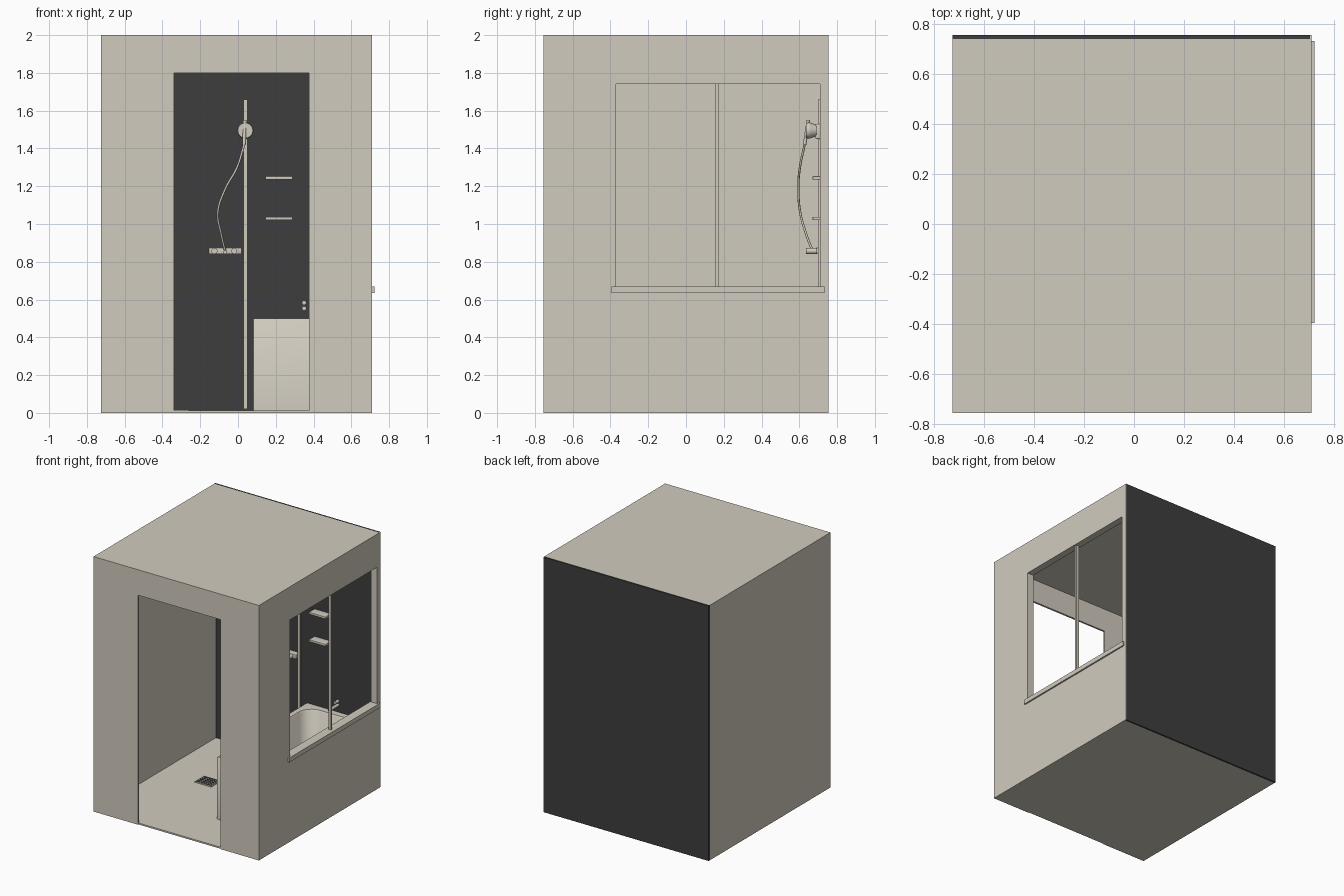
import bpy, bmesh, math
from mathutils import Vector

if "Cube" in bpy.data.objects:
    bpy.data.objects.remove(bpy.data.objects["Cube"])


def material(name, rgb):
    m = bpy.data.materials.new(name)
    m.diffuse_color = (*rgb, 1)
    m.use_nodes = True
    m.node_tree.nodes["Principled BSDF"].inputs["Base Color"].default_value = m.diffuse_color
    return m


BEIGE = material("warm_beige", (0.64, 0.60, 0.52))
DARK = material("charcoal", (0.048, 0.048, 0.049))


def finish(name, bm, mat, smooth=False):
    bmesh.ops.recalc_face_normals(bm, faces=bm.faces)
    me = bpy.data.meshes.new(name)
    bm.to_mesh(me)
    bm.free()
    me.materials.append(mat)
    ob = bpy.data.objects.new(name, me)
    bpy.context.collection.objects.link(ob)
    if smooth:
        bpy.ops.object.select_all(action='DESELECT')
        ob.select_set(True)
        bpy.context.view_layer.objects.active = ob
        bpy.ops.object.shade_smooth_by_angle(angle=math.radians(40))
    return ob


def box(name, x, y, z, mat=BEIGE, bevel=0):
    bm = bmesh.new()
    bmesh.ops.create_cube(bm, size=1)
    for v in bm.verts:
        v.co = Vector([(a + b) / 2 + c * (b - a) for (a, b), c in zip((x, y, z), v.co)])
    if bevel:
        bmesh.ops.bevel(bm, geom=bm.edges[:], offset=bevel, segments=3, affect='EDGES', profile=0.5)
    return finish(name, bm, mat, bool(bevel))


def rod(name, a, b, r1, r2=None, mat=BEIGE, seg=24):
    a, b = Vector(a), Vector(b)
    d = b - a
    bm = bmesh.new()
    bmesh.ops.create_cone(bm, cap_ends=True, segments=seg, radius1=r1,
                          radius2=r1 if r2 is None else r2, depth=d.length)
    q = Vector((0, 0, 1)).rotation_difference(d)
    for v in bm.verts:
        v.co = q @ v.co + (a + b) / 2
    return finish(name, bm, mat, True)


def tube(name, pts, r):
    cu = bpy.data.curves.new(name, 'CURVE')
    cu.dimensions = '3D'
    cu.bevel_depth, cu.bevel_resolution, cu.resolution_u = r, 3, 10
    cu.use_fill_caps = True
    sp = cu.splines.new('BEZIER')
    sp.bezier_points.add(len(pts) - 1)
    for p, co in zip(sp.bezier_points, pts):
        p.co = co
        p.handle_left_type = p.handle_right_type = 'AUTO'
    cu.materials.append(BEIGE)
    ob = bpy.data.objects.new(name, cu)
    bpy.context.collection.objects.link(ob)
    bpy.ops.object.select_all(action='DESELECT')
    ob.select_set(True)
    bpy.context.view_layer.objects.active = ob
    bpy.ops.object.convert(target='MESH')


# Cabin shell
box("floor", (-0.71, 0.66), (-0.75, 0.74), (0, 0.012))
box("ceiling", (-0.725, 0.71), (-0.755, 0.74), (1.985, 2))
box("left_wall", (-0.725, -0.71), (-0.74, 0.74), (0, 1.985))
box("back_wall", (-0.725, 0.704), (0.74, 0.755), (0, 2), DARK)
box("back_corner_trim", (0.704, 0.71), (0.74, 0.755), (0, 2))

# Front wall around the doorway
box("front_panel_left", (-0.725, -0.34), (-0.755, -0.74), (0, 1.985))
box("front_panel_right", (0.375, 0.71), (-0.755, -0.74), (0, 1.985))
box("door_lintel", (-0.34, 0.375), (-0.755, -0.74), (1.8, 1.985))

# Right wall around the window
RX = (0.655, 0.71)
box("right_wall_front", RX, (-0.74, -0.37), (0, 1.985))
box("right_wall_back", RX, (0.71, 0.74), (0, 1.985))
box("right_wall_lower", RX, (-0.37, 0.71), (0, 0.65))
box("right_wall_upper", RX, (-0.37, 0.71), (1.74, 1.985))
box("window_sill", (0.65, 0.722), (-0.395, 0.732), (0.635, 0.67))
box("window_mullion", (0.675, 0.695), (0.157, 0.174), (0.67, 1.74))


# Bathtub with a rounded basin
def ring(x, y, r, z, n=8):
    pts = []
    for i, (cx, cy) in enumerate(((x[1] - r, y[1] - r), (x[0] + r, y[1] - r),
                                  (x[0] + r, y[0] + r), (x[1] - r, y[0] + r))):
        for k in range(n + 1):
            t = math.pi / 2 * (i + k / n)
            pts.append((cx + r * math.cos(t), cy + r * math.sin(t), z))
    return pts


bm = bmesh.new()
OX, OY = (0.08, 0.655), (-0.375, 0.739)
loops = [[bm.verts.new(p) for p in ring(*a)] for a in (
    (OX, OY, 0.004, 0.012), (OX, OY, 0.004, 0.495), ((0.084, 0.651), (-0.371, 0.735), 0.004, 0.5),
    ((0.125, 0.61), (-0.32, 0.685), 0.11, 0.5), ((0.133, 0.602), (-0.312, 0.677), 0.105, 0.49),
    ((0.16, 0.575), (-0.27, 0.64), 0.10, 0.18), ((0.20, 0.535), (-0.23, 0.60), 0.08, 0.13))]
for a, b in zip(loops, loops[1:]):
    for i in range(len(a)):
        j = (i + 1) % len(a)
        bm.faces.new((a[i], a[j], b[j], b[i]))
bm.faces.new(loops[-1])
bm.faces.new(loops[0])
finish("bathtub", bm, BEIGE, True)

# Bath tap
rod("bath_tap_knob", (0.35, 0.74, 0.583), (0.35, 0.70, 0.583), 0.012)
rod("bath_tap_spout", (0.35, 0.74, 0.553), (0.35, 0.63, 0.553), 0.012)

# Floor drain
box("drain_plate", (-0.405, -0.26), (0.04, 0.16), (0.012, 0.017))
for i in range(5):
    y = 0.05 + i * 0.022
    box(f"drain_slot_{i + 1}", (-0.398, -0.267), (y, y + 0.013), (0.016, 0.019), DARK)

# Shower rail and head
box("shower_rail", (0.028, 0.049), (0.698, 0.712), (0.02, 1.66))
for z in (0.1, 1.62):
    rod("rail_bracket", (0.0385, 0.71, z), (0.0385, 0.74, z), 0.009)
box("head_holder", (0.02, 0.056), (0.685, 0.712), (1.45, 1.53), bevel=0.006)
rod("shower_head", (0.0385, 0.655, 1.495), (0.0385, 0.635, 1.495), 0.043, 0.04, seg=32)
rod("shower_head_body", (0.0385, 0.69, 1.495), (0.0385, 0.655, 1.495), 0.03, 0.043, seg=32)
rod("shower_handle", (0.032, 0.628, 1.42), (0.036, 0.648, 1.55), 0.009)

# Shower hose
tube("shower_hose", [(-0.065, 0.675, 0.845), (-0.09, 0.635, 0.95), (-0.107, 0.605, 1.06),
                     (-0.07, 0.595, 1.18), (-0.005, 0.603, 1.30), (0.032, 0.628, 1.42)], 0.006)

# Mixer tap
box("mixer_body", (-0.155, 0.02), (0.69, 0.74), (0.84, 0.875), bevel=0.004)
for name, x, r in (("left", -0.125, 0.016), ("right", -0.02, 0.016)):
    rod(f"mixer_knob_{name}", (x, 0.70, 0.857), (x, 0.635, 0.857), r)
rod("mixer_outlet", (-0.068, 0.70, 0.85), (-0.068, 0.665, 0.85), 0.01)

# Shelves
for name, z in (("lower", 1.02), ("upper", 1.235)):
    box(f"shelf_{name}", (0.145, 0.29), (0.67, 0.74), (z, z + 0.018), bevel=0.003)
